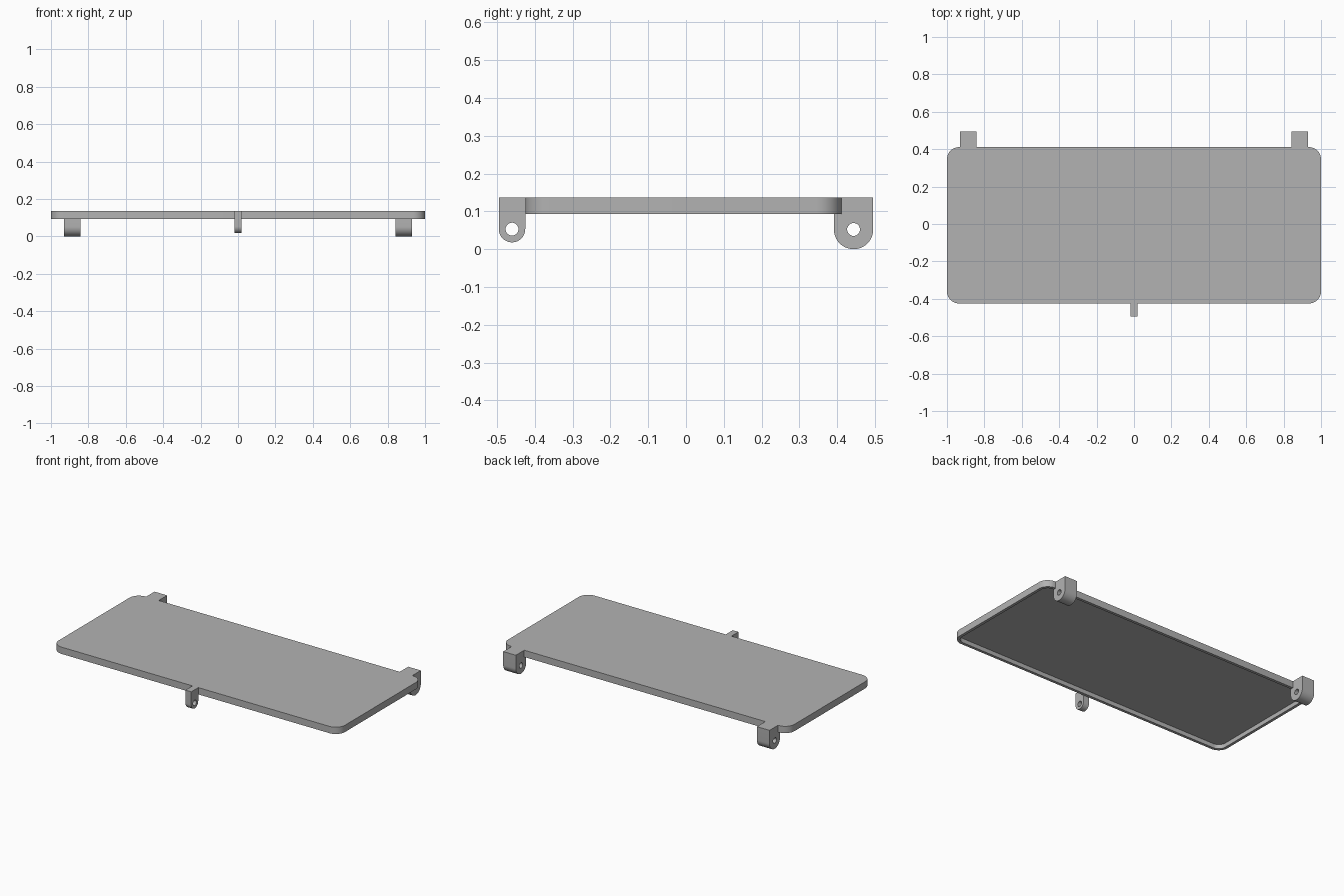
import bpy
import bmesh
from math import cos, sin, pi, radians

cube = bpy.data.objects.get("Cube")
if cube:
    bpy.data.objects.remove(cube, do_unlink=True)

TOP, BASE = 0.136, 0.093            # tray top and rim underside
FRONT, BACK = -0.425, 0.411         # tray front and back edges
RIM, SKIN, CORNER = 0.018, 0.016, 0.065
PIVOT_Z, HOLE = 0.053, 0.017

grey = bpy.data.materials.new("plain grey")
grey.use_nodes = True
colour = (0.45, 0.45, 0.45, 1)
grey.diffuse_color = colour
grey.node_tree.nodes["Principled BSDF"].inputs["Base Color"].default_value = colour


def arc(cx, cy, r, start, end, steps):
    """Points along a circular arc, angles in degrees."""
    angles = [radians(start + (end - start) * i / steps) for i in range(steps + 1)]
    return [(cx + r * cos(a), cy + r * sin(a)) for a in angles]


def rounded_rect(inset):
    """Tray outline moved inwards by inset."""
    r = CORNER - inset
    x, y0, y1 = 1 - CORNER, FRONT + CORNER, BACK - CORNER
    corners = [(x, y1), (-x, y1), (-x, y0), (x, y0)]
    return [p for k, (cx, cy) in enumerate(corners)
            for p in arc(cx, cy, r, 90 * k, 90 * k + 90, 10)]


def finish(obj):
    """Assign the colour and smooth only the rounded surfaces."""
    obj.data.materials.clear()
    obj.data.materials.append(grey)
    bpy.ops.object.select_all(action='DESELECT')
    obj.select_set(True)
    bpy.context.view_layer.objects.active = obj
    bpy.ops.object.shade_smooth_by_angle(angle=radians(30))


def make_tray():
    """Shallow tray, open underneath, as four stacked outline loops."""
    bm = bmesh.new()
    levels = [(0, TOP), (0, BASE), (RIM, BASE), (RIM, TOP - SKIN)]
    loops = [[bm.verts.new((x, y, z)) for x, y in rounded_rect(inset)]
             for inset, z in levels]
    for a, b in zip(loops, loops[1:]):
        for i in range(len(a)):
            j = (i + 1) % len(a)
            bm.faces.new((a[i], b[i], b[j], a[j]))
    bm.faces.new(loops[0])
    bm.faces.new(loops[-1][::-1])
    bmesh.ops.recalc_face_normals(bm, faces=bm.faces)
    mesh = bpy.data.meshes.new("tray")
    bm.to_mesh(mesh)
    bm.free()
    obj = bpy.data.objects.new("tray", mesh)
    bpy.context.collection.objects.link(obj)
    finish(obj)


def make_lug(name, x, width, outline, pivot):
    """Side profile with a pin hole, extruded along x."""
    curve = bpy.data.curves.new(name, 'CURVE')
    curve.dimensions, curve.fill_mode = '2D', 'BOTH'
    curve.extrude = width / 2
    for points in (outline, arc(*pivot, HOLE, 0, 360, 32)[:-1]):
        spline = curve.splines.new('POLY')
        spline.points.add(len(points) - 1)
        for p, (y, z) in zip(spline.points, points):
            p.co = (y, z, 0, 1)
        spline.use_cyclic_u = True
    obj = bpy.data.objects.new(name, curve)
    bpy.context.collection.objects.link(obj)
    obj.location.x = x
    obj.rotation_euler = (pi / 2, 0, pi / 2)
    bpy.ops.object.select_all(action='DESELECT')
    obj.select_set(True)
    bpy.context.view_layer.objects.active = obj
    bpy.ops.object.convert(target='MESH')
    obj = bpy.context.view_layer.objects.active
    # Weld the extruded walls to the caps
    bm = bmesh.new()
    bm.from_mesh(obj.data)
    bmesh.ops.remove_doubles(bm, verts=bm.verts, dist=0.0001)
    bmesh.ops.recalc_face_normals(bm, faces=bm.faces)
    bm.to_mesh(obj.data)
    bm.free()
    finish(obj)


make_tray()

# Pair of back hinge lugs, stepped to sit under the rim
r = 0.052
pivot = (0.495 - r, r)
hinge = ([(0.495, TOP), (BACK, TOP), (BACK, BASE), (0.495 - 2 * r, BASE)]
         + arc(*pivot, r, 180, 360, 24))
for side, x in (("left", 0.886), ("right", -0.886)):
    make_lug(side + "_hinge_lug", x, 0.088, hinge, pivot)

# Single front latch lug
r = (FRONT + 0.495) / 2
pivot = (FRONT - r, PIVOT_Z)
latch = [(FRONT, TOP), (-0.495, TOP)] + arc(*pivot, r, 180, 360, 24)
make_lug("front_latch_lug", 0, 0.04, latch, pivot)
